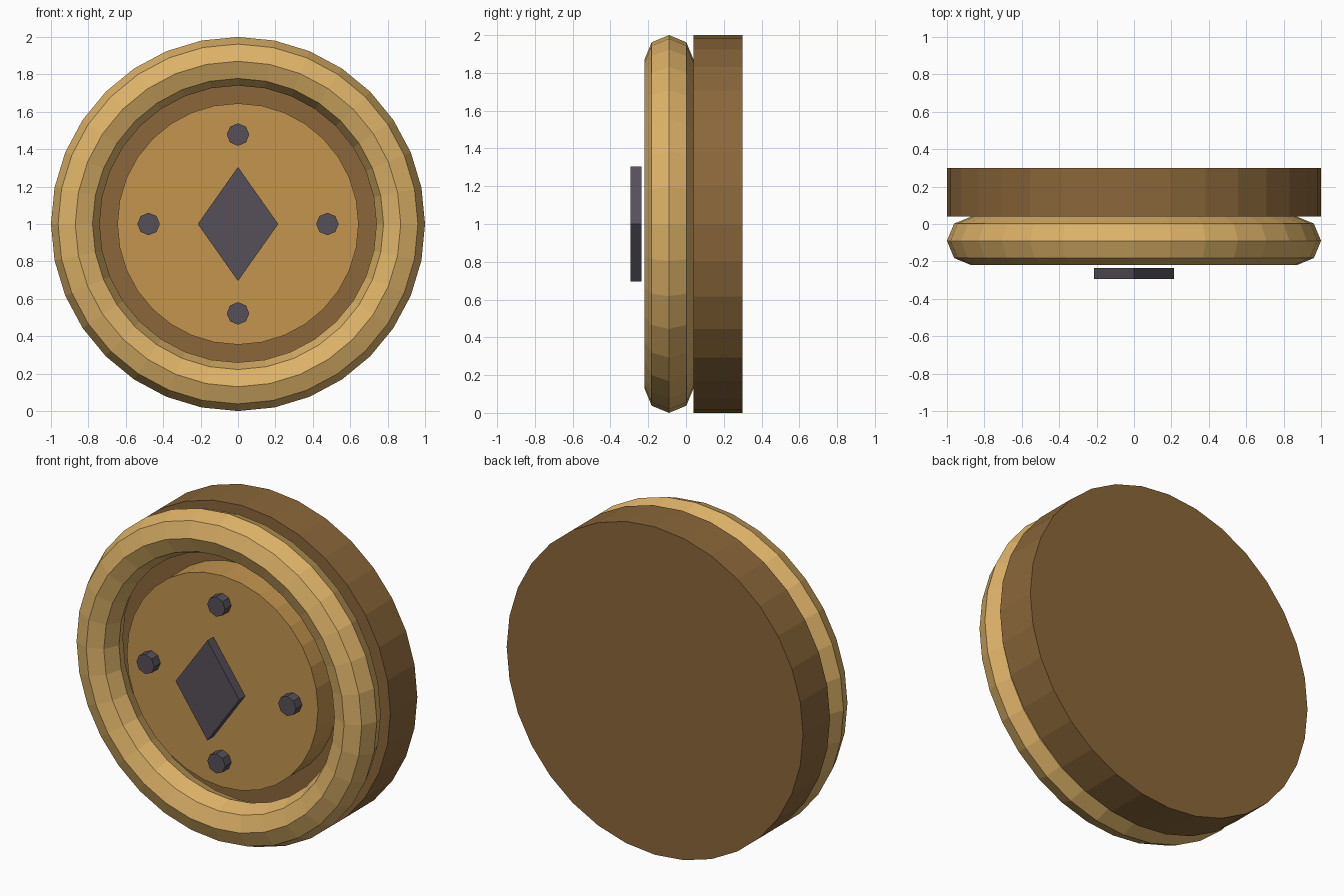
import bpy
import math
from mathutils import Matrix

cube = bpy.data.objects.get("Cube")
if cube:
    bpy.data.objects.remove(cube, do_unlink=True)


def srgb(hex_code):
    parts = [int(hex_code[i:i + 2], 16) / 255 for i in (0, 2, 4)]
    return [c / 12.92 if c <= 0.04045 else ((c + 0.055) / 1.055) ** 2.4 for c in parts]


def material(name, hex_code):
    mat = bpy.data.materials.new(name)
    mat.use_nodes = True
    color = (*srgb(hex_code), 1)
    mat.diffuse_color = color
    mat.node_tree.nodes["Principled BSDF"].inputs["Base Color"].default_value = color
    return mat


brown = material("dark wood", "8B673A")
gold = material("pale gold", "DDB268")
tan = material("tan", "C4954F")
slate = material("slate", "56505A")


def finish(name, mat, basis=None):
    obj = bpy.context.object
    obj.name = name
    if basis:
        obj.data.transform(basis)
    obj.data.materials.append(mat)
    return obj


def disc(name, mat, radius, front, back, sides, x=0, z=1, scale=(1, 1), turn=0):
    """Prism lying along the y axis, from front to back."""
    bpy.ops.mesh.primitive_cylinder_add(
        vertices=sides, radius=radius, depth=back - front,
        location=(x, (front + back) / 2, z))
    basis = (Matrix.Diagonal((scale[0], 1, scale[1], 1))
             @ Matrix.Rotation(math.pi / 2, 4, "X") @ Matrix.Rotation(turn, 4, "Z"))
    return finish(name, mat, basis)


# Main body
disc("drum", brown, 1.0, 0.04, 0.30, 32)
disc("face_plate", tan, 0.645, -0.15, 0.05, 32)

# Faceted rounded rim
bpy.ops.mesh.primitive_torus_add(
    major_segments=32, minor_segments=8, major_radius=0.87, minor_radius=0.13,
    location=(0, -0.09, 1))
finish("rim", gold, Matrix.Rotation(math.pi / 2, 4, "X"))

# Diamond emblem held in front of the plate
disc("diamond", slate, 1.0, -0.295, -0.235, 4, scale=(0.215, 0.305))

# Four studs around the diamond
for side, x, z in (("top", 0, 1), ("bottom", 0, -1), ("left", 1, 0), ("right", -1, 0)):
    disc(side + "_stud", slate, 0.06, -0.21, -0.145, 8, 0.478 * x, 1 + 0.478 * z)
